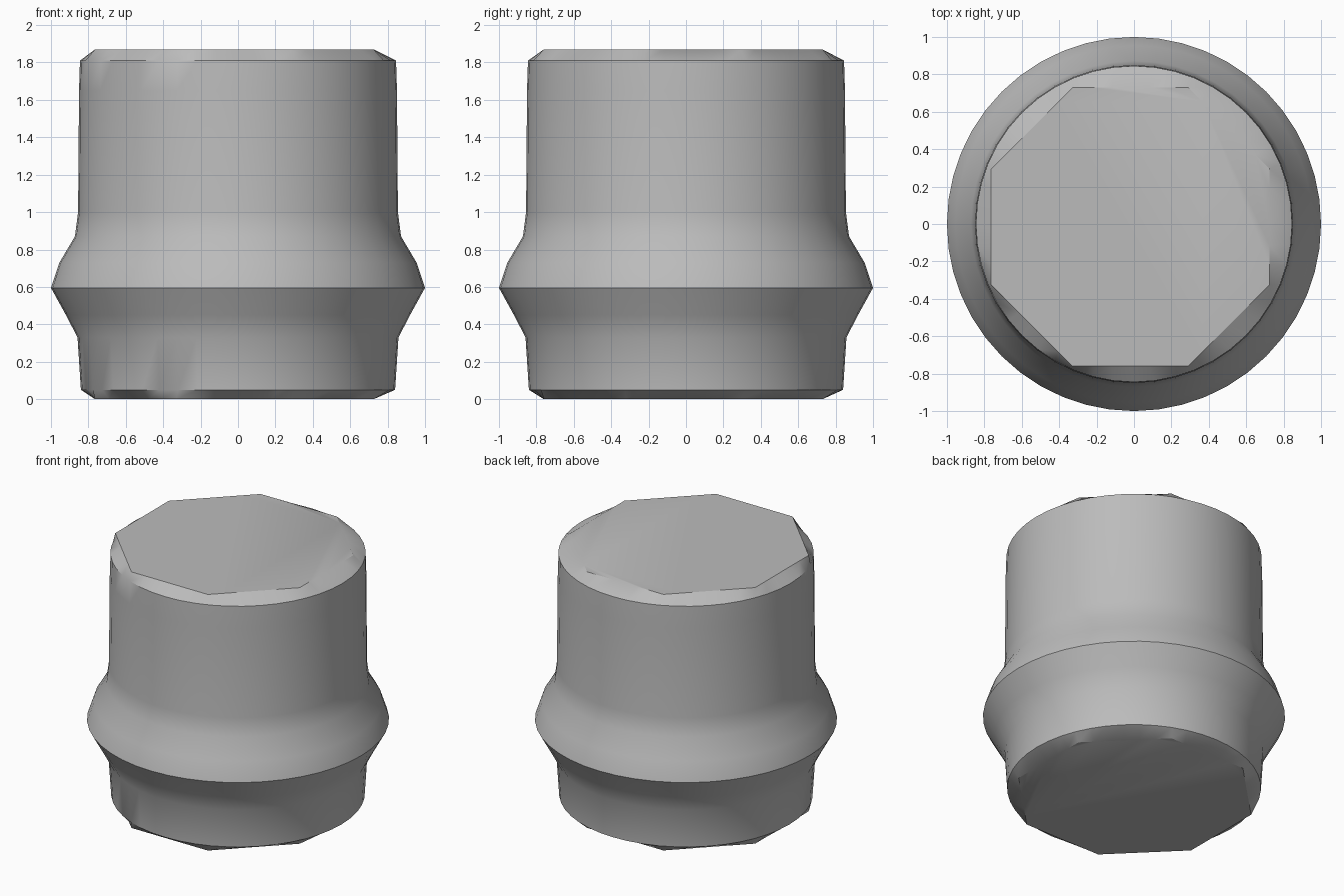
import bpy, bmesh, math

cube = bpy.data.objects.get("Cube")
if cube:
    bpy.data.objects.remove(cube, do_unlink=True)

SIDES = 48

# Single grey material
grey = bpy.data.materials.new("light grey")
grey.use_nodes = True
colour = (0.5, 0.5, 0.5, 1)
grey.diffuse_color = colour
grey.node_tree.nodes["Principled BSDF"].inputs["Base Color"].default_value = colour


def circle(radius, z):
    """Round cross-section."""
    angles = [math.tau * i / SIDES for i in range(SIDES)]
    return [(radius * math.cos(a), radius * math.sin(a), z) for a in angles]


def octagon(apothem, z):
    """Eight-sided cap outline, slightly off centre, with the same point count."""
    step = math.tau / 8
    points = []
    for i in range(SIDES):
        a = math.tau * i / SIDES
        r = apothem / math.cos((a + step / 2) % step - step / 2)
        points.append((r * math.cos(a) - 0.02, r * math.sin(a) - 0.015, z))
    return points


# Turned side profile: lower collar, flared ridge, tall upper drum
profile = [(0.84, 0.05), (0.858, 0.33), (0.92, 0.45), (1.0, 0.595),
           (0.955, 0.73), (0.872, 0.87), (0.855, 1.0), (0.85, 1.65), (0.845, 1.81)]
sections = [octagon(0.745, 0)] + [circle(r, z) for r, z in profile] + [octagon(0.745, 1.87)]

bm = bmesh.new()
rings = [[bm.verts.new(p) for p in section] for section in sections]
for low, high in zip(rings, rings[1:]):
    for i in range(SIDES):
        j = (i + 1) % SIDES
        bm.faces.new((low[i], low[j], high[j], high[i]))

# Flat end caps
bm.faces.new(rings[0][::-1])
bm.faces.new(rings[-1])
bmesh.ops.recalc_face_normals(bm, faces=bm.faces)

mesh = bpy.data.meshes.new("flanged_plug")
bm.to_mesh(mesh)
bm.free()
mesh.materials.append(grey)
plug = bpy.data.objects.new("flanged_plug", mesh)
bpy.context.collection.objects.link(plug)

# Smooth sides with crisp rims and ridge
bpy.ops.object.select_all(action="DESELECT")
plug.select_set(True)
bpy.context.view_layer.objects.active = plug
bpy.ops.object.shade_smooth_by_angle(angle=math.radians(30))
